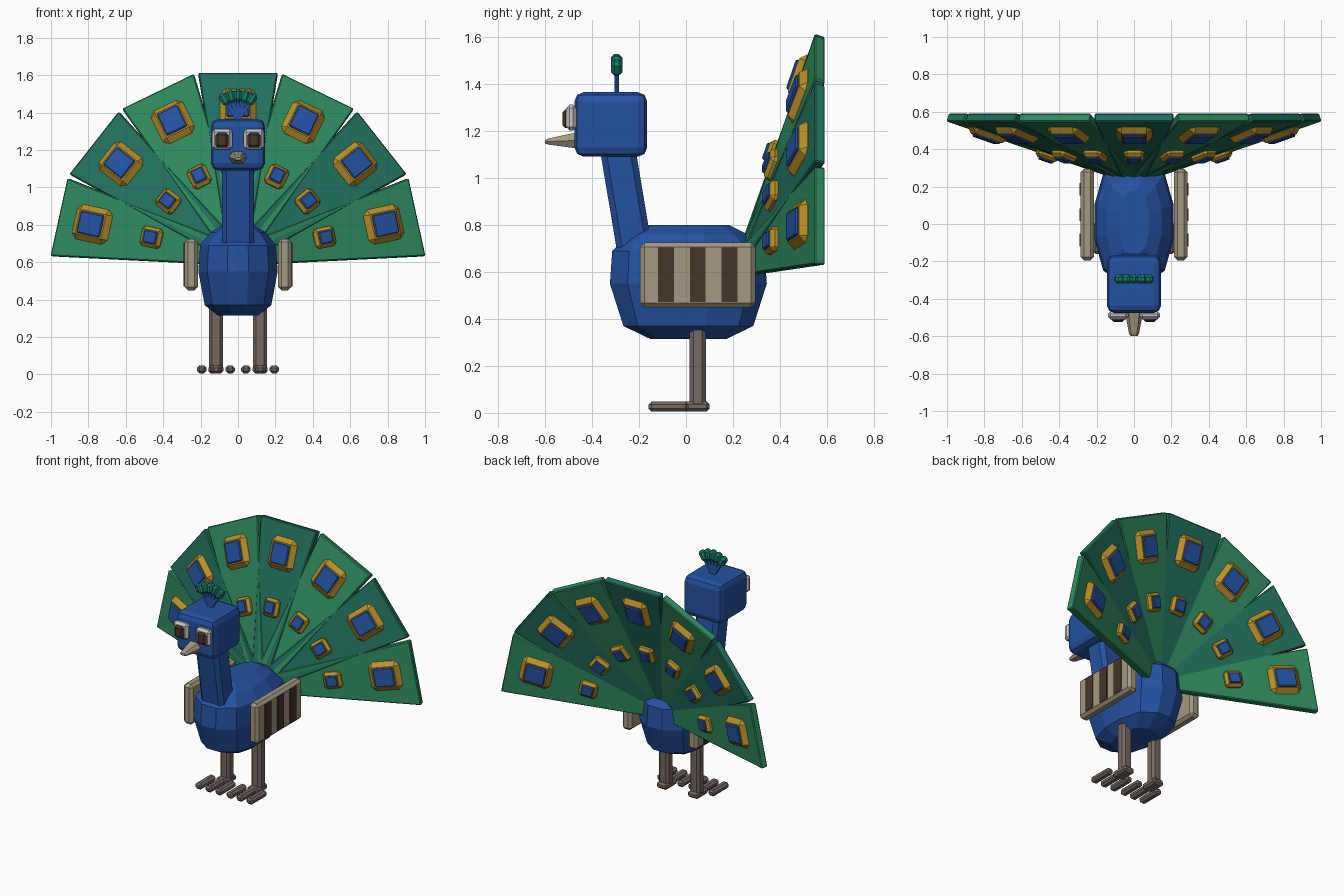
import bpy, bmesh, math
from mathutils import Matrix, Vector

if "Cube" in bpy.data.objects:
    bpy.data.objects.remove(bpy.data.objects["Cube"], do_unlink=True)


def material(name, r, g, b):
    m = bpy.data.materials.new(name)
    m.use_nodes = True
    m.diffuse_color = (r, g, b, 1)
    m.node_tree.nodes["Principled BSDF"].inputs["Base Color"].default_value = (r, g, b, 1)
    return m


BLUE = material("royal blue", 0.018, 0.085, 0.36)
GREEN = material("leaf green", 0.027, 0.25, 0.11)
TEAL = material("deep teal green", 0.015, 0.16, 0.11)
CREST = material("crest teal", 0.01, 0.22, 0.155)
GOLD = material("gold", 0.5, 0.28, 0.02)
TAN = material("tan", 0.37, 0.32, 0.22)
BROWN = material("dark brown", 0.06, 0.036, 0.022)
LEG = material("grey brown", 0.18, 0.14, 0.12)
WHITE = material("eye white", 0.58, 0.58, 0.58)


def finish(name, bm, mat, bevel=0, segments=1):
    bmesh.ops.recalc_face_normals(bm, faces=bm.faces)
    mesh = bpy.data.meshes.new(name)
    bm.to_mesh(mesh)
    bm.free()
    mesh.materials.append(mat)
    ob = bpy.data.objects.new(name, mesh)
    bpy.context.collection.objects.link(ob)
    if bevel:
        mod = ob.modifiers.new("Bevel", "BEVEL")
        mod.width, mod.segments, mod.limit_method = bevel, segments, "NONE"
    return ob


def box(name, center, size, mat, bevel=0, segments=1, frame=None, root_width=1):
    """Box of a given centre and size; root_width scales x at the lower end."""
    bm = bmesh.new()
    bmesh.ops.create_cube(bm, size=1)
    for v in bm.verts:
        if v.co.z < 0:
            v.co.x *= root_width
        v.co = Vector(a * b for a, b in zip(v.co, size)) + Vector(center)
    if frame:
        bm.transform(frame)
    return finish(name, bm, mat, bevel, segments)


def loft(name, rings, mat):
    """Join rings of points with quads and cap both ends."""
    bm = bmesh.new()
    loops = [[bm.verts.new(p) for p in ring] for ring in rings]
    for a, b in zip(loops, loops[1:]):
        for i in range(len(a)):
            j = (i + 1) % len(a)
            bm.faces.new((a[i], a[j], b[j], b[i]))
    bm.faces.new(loops[0])
    bm.faces.new(loops[-1])
    return finish(name, bm, mat)


# Body: stacked rounded sections (height, half width, half length)
def section(z, hx, hy, count=12):
    pts = []
    for i in range(count):
        t = math.tau * (i + 0.5) / count
        c, s = math.cos(t), math.sin(t)
        k = (abs(c) ** 2.6 + abs(s) ** 2.6) ** (-1 / 2.6)
        pts.append((c * k * hx, 0.01 + s * k * hy, z))
    return pts


loft("body", [section(*r) for r in (
    (0.315, 0.11, 0.165), (0.37, 0.18, 0.28), (0.55, 0.215, 0.338),
    (0.69, 0.205, 0.328), (0.76, 0.15, 0.255), (0.80, 0.08, 0.175))], BLUE)

# Neck leaning forward, and head
lean = Matrix.Translation((0, -0.255, 0.91)) @ Matrix.Rotation(math.radians(9.5), 4, "X")
box("neck", (0, 0, 0), (0.172, 0.15, 0.46), BLUE, 0.025, 1, lean)
box("head", (0, -0.32, 1.228), (0.29, 0.31, 0.275), BLUE, 0.04, 2)


# Beak
def beak_ring(y, hx, low, high):
    return [(-hx * 0.6, y, low), (hx * 0.6, y, low), (hx, y, (low + high) / 2),
            (hx * 0.6, y, high), (-hx * 0.6, y, high), (-hx, y, (low + high) / 2)]


loft("beak", [beak_ring(-0.46, 0.05, 1.125, 1.195), beak_ring(-0.585, 0.027, 1.142, 1.168),
              beak_ring(-0.6, 0.018, 1.147, 1.16)], TAN)

# Parts found on both sides
for side, label in ((1, "left"), (-1, "right")):
    box(f"{label}_eye_white", (side * 0.085, -0.488, 1.257), (0.11, 0.045, 0.11), WHITE, 0.015)
    box(f"{label}_pupil", (side * 0.085, -0.508, 1.252), (0.068, 0.034, 0.08), BROWN, 0.012)

    box(f"{label}_wing", (side * 0.25, 0.05, 0.587), (0.07, 0.49, 0.275), TAN, 0.018)
    for i in (-1, 0, 1):
        box(f"{label}_wing_stripe", (side * 0.286, 0.05 + i * 0.136, 0.587),
            (0.009, 0.068, 0.232), BROWN)

    x = side * 0.118
    box(f"{label}_leg", (x, 0.05, 0.2), (0.074, 0.07, 0.36), LEG, 0.016)
    box(f"{label}_heel", (x, 0.04, 0.027), (0.08, 0.12, 0.042), LEG, 0.012)
    for i in (-1, 0, 1):
        box(f"{label}_toe", (x + i * 0.076, -0.075, 0.027), (0.05, 0.17, 0.042), LEG, 0.013)

# Crest: fanned stems with rounded tips
for i in range(-2, 3):
    frame = Matrix.Translation((0, -0.295, 1.355)) @ Matrix.Rotation(math.radians(16 * i), 4, "Y")
    box("crest_stem", (0, 0, 0.05), (0.02, 0.02, 0.13), BLUE, 0, 1, frame)
    box("crest_tip", (0, 0, 0.137), (0.046, 0.048, 0.07), CREST, 0.014, 1, frame)

# Tail: tilted tapered feathers fanned about the body, each with two eye spots
for i in range(-3, 4):
    frame = (Matrix.Translation((0, 0.235, 0.632))
             @ Matrix.Rotation(math.radians(25.9 * i), 4, "Y")
             @ Matrix.Rotation(math.radians(-19), 4, "X"))
    box("tail_feather", (0, 0, 0.515), (0.425, 0.046, 1.03), GREEN if i % 2 else TEAL,
        0.006, 1, frame, root_width=0.24)
    for name, dist, size in (("large", 0.835, 0.19), ("small", 0.49, 0.108)):
        box(f"{name}_spot_rim", (0, 0, dist), (size, 0.105, size * 1.08), GOLD,
            size * 0.15, 1, frame)
        box(f"{name}_spot_center", (0, 0, dist), (size * 0.64, 0.128, size * 0.7), BLUE,
            0.006, 1, frame)
